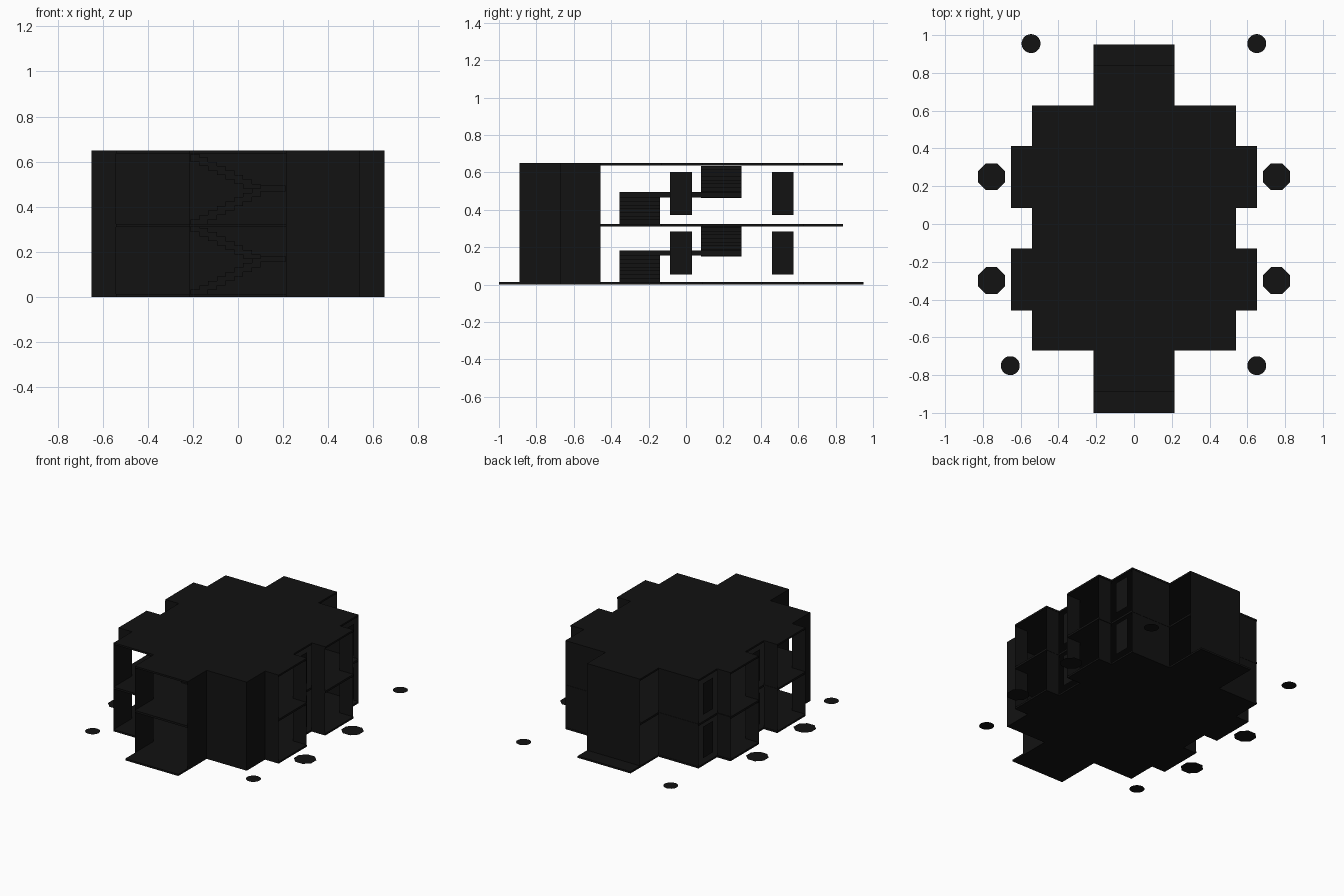
import bpy, bmesh, math

if "Cube" in bpy.data.objects:
    bpy.data.objects.remove(bpy.data.objects["Cube"])

mat = bpy.data.materials.new("black")
mat.diffuse_color = (0.006, 0.006, 0.006, 1)
mat.use_nodes = True
mat.node_tree.nodes["Principled BSDF"].inputs["Base Color"].default_value = mat.diffuse_color


def make(name, bm):
    me = bpy.data.meshes.new(name)
    bm.to_mesh(me)
    bm.free()
    me.materials.append(mat)
    ob = bpy.data.objects.new(name, me)
    bpy.context.collection.objects.link(ob)
    return ob


def prism(name, pts, z0, z1):
    bm = bmesh.new()
    f = bm.faces.new([bm.verts.new((x, y, z0)) for x, y in pts])
    r = bmesh.ops.extrude_face_region(bm, geom=[f])
    vs = [v for v in r["geom"] if isinstance(v, bmesh.types.BMVert)]
    bmesh.ops.translate(bm, verts=vs, vec=(0, 0, z1 - z0))
    bmesh.ops.recalc_face_normals(bm, faces=bm.faces)
    return make(name, bm)


def rect(name, x0, x1, y0, y1, z0, z1):
    return prism(name, [(x0, y0), (x1, y0), (x1, y1), (x0, y1)], z0, z1)


def panel(name, a, b, z0, z1):
    # single upright sheet between two plan points
    bm = bmesh.new()
    bm.faces.new([bm.verts.new(p) for p in
                  ((*a, z0), (*b, z0), (*b, z1), (*a, z1))])
    return make(name, bm)


def disc(name, x, y, r, n):
    bm = bmesh.new()
    ring = [(2 * i + 1) * math.pi / n for i in range(n)]
    bm.faces.new([bm.verts.new((x + r * math.cos(t), y + r * math.sin(t), 0.001))
                  for t in ring])
    return make(name, bm)


# stepped floor plan, mirrored from its right half
def outline(front, back):
    half = [(.215, front), (.215, -.67), (.54, -.67), (.54, -.457), (.65, -.457),
            (.65, -.13), (.54, -.13), (.54, .085), (.65, .085), (.65, .412),
            (.54, .412), (.54, .627), (.215, .627), (.215, back)]
    return half + [(-x, y) for x, y in reversed(half)]


prism("ground_slab", outline(-1, .95), 0, .013)
prism("upper_floor", outline(-.89, .84), .31, .325)
prism("roof", outline(-.89, .84), .637, .65)

# walls
TOP = .645
for s, side in ((1, "right"), (-1, "left")):
    panel("porch_wall_" + side, (s * .215, -.89), (s * .215, -.67), 0, TOP)
    panel("side_wall_" + side, (s * .54, -.67), (s * .54, -.457), 0, TOP)
    panel("back_wall_" + side, (s * .215, .625), (s * .54, .625), 0, TOP)
    for y in (-.457, -.132, .083, .408):
        panel("bay_wall_" + side, (s * .54, y), (s * .65, y), 0, TOP)
    # windows in the notches between bays
    for y in (-.027, .517):
        for z in (.055, .373):
            panel("window_" + side, (s * .54, y - .058), (s * .54, y + .058), z, z + .23)
panel("front_wall_right", (.215, -.67), (.54, -.67), 0, TOP)
panel("rear_end_wall", (-.215, .84), (.215, .84), 0, TOP)

# dog-leg stairs, repeated on both storeys
N = 8
X0, X1 = -.21, .10
W = (X1 - X0) / N
H = .157 / N
for base in (.013, .325):
    mid = base + .157
    for i in range(N):
        z = base + (i + 1) * H
        x = X0 + i * W
        rect("lower_step", x, x + W, -.355, -.14, max(base, z - 2 * H), z)
        z = mid + (i + 1) * H
        x = X1 - (i + 1) * W
        rect("upper_step", x, x + W, .08, .297, z - 2 * H, min(z, base + .31))
    rect("landing", X1, .21, -.355, .297, mid - .015, mid + .012)

# flat planting discs around the building
for x in (-.755, .755):
    for y in (-.30, .25):
        disc("planter", x, y, .077, 8)
for x, y in ((-.655, -.75), (.65, -.75), (-.545, .955), (.65, .955)):
    disc("round_planter", x, y, .05, 32)
